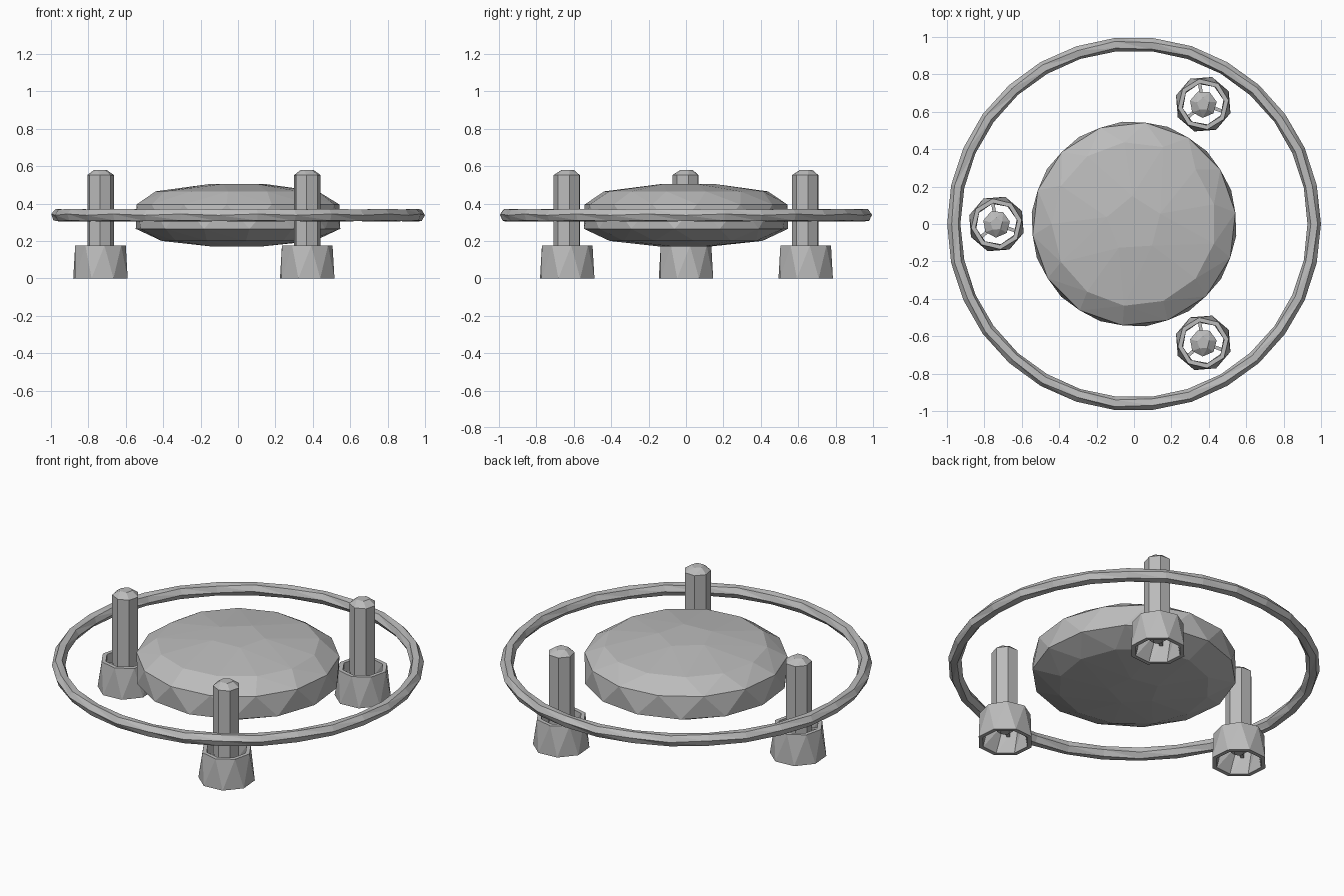
import bpy, bmesh
from math import sin, cos, pi, radians
from mathutils import Matrix, Vector

cube = bpy.data.objects.get("Cube")
if cube:
    bpy.data.objects.remove(cube)

grey = bpy.data.materials.new("hull grey")
grey.use_nodes = True
COLOUR = (0.5, 0.5, 0.5, 1)
grey.diffuse_color = COLOUR
grey.node_tree.nodes["Principled BSDF"].inputs["Base Color"].default_value = COLOUR


def finish(bm, name, location=(0, 0, 0)):
    bmesh.ops.recalc_face_normals(bm, faces=bm.faces)
    mesh = bpy.data.meshes.new(name)
    bm.to_mesh(mesh)
    bm.free()
    mesh.materials.append(grey)
    obj = bpy.data.objects.new(name, mesh)
    obj.location = location
    bpy.context.collection.objects.link(obj)
    return obj


def circle(bm, radius, z, sides, turn=0.0):
    return [bm.verts.new((radius * cos(2 * pi * (i + turn) / sides),
                          radius * sin(2 * pi * (i + turn) / sides), z))
            for i in range(sides)]


def faceted_solid(name, rings, location=(0, 0, 0)):
    """Convex gem-like solid through (radius, z, sides, turn) rings."""
    bm = bmesh.new()
    for ring in rings:
        circle(bm, *ring)
    bmesh.ops.convex_hull(bm, input=bm.verts)
    return finish(bm, name, location)


def bridge(bm, a, b):
    n = len(a)
    for i in range(n):
        j = (i + 1) % n
        bm.faces.new((a[i], a[j], b[i]))
        bm.faces.new((a[j], b[j], b[i]))


# Lens-shaped central body
faceted_solid("saucer_body", [
    (0.15, 0.505, 5, 0.3), (0.44, 0.465, 13, 0.5), (0.545, 0.395, 14, 0.25),
    (0.55, 0.265, 14, 0.75), (0.41, 0.20, 12, 0.2), (0.14, 0.17, 5, 0.6)])

# Slim outer hoop, hexagonal in section
bm = bmesh.new()
SEGMENTS, MAJOR, MINOR = 30, 0.963, 0.036
sections = []
for s in range(SEGMENTS):
    a = 2 * pi * s / SEGMENTS
    section = []
    for k in range(6):
        t = 2 * pi * k / 6 + 0.2 * (s % 2)
        r = MAJOR + MINOR * cos(t)
        section.append(bm.verts.new((r * cos(a), r * sin(a), 0.337 + MINOR * sin(t))))
    sections.append(section)
for s in range(SEGMENTS):
    bridge(bm, sections[s], sections[(s + 1) % SEGMENTS])
finish(bm, "outer_hoop")


def shroud(name, location):
    """Open flared tube with a thin wall."""
    bm = bmesh.new()
    loops = [circle(bm, 0.137, 0.175, 8, 0.2), circle(bm, 0.153, 0.0, 8, 0.6),
             circle(bm, 0.128, 0.0, 8, 0.6), circle(bm, 0.113, 0.175, 8, 0.2)]
    for i in range(4):
        bridge(bm, loops[i], loops[(i + 1) % 4])
    finish(bm, name, location)


def strut(name, location, angle):
    """Thin upright fin joining the rod to the shroud."""
    bm = bmesh.new()
    bmesh.ops.create_cube(bm, size=1)
    place = (Matrix.Rotation(radians(angle), 4, "Z")
             @ Matrix.Translation(Vector((0.092, 0, 0.12)))
             @ Matrix.Diagonal((0.075, 0.018, 0.06, 1)))
    bmesh.ops.transform(bm, matrix=place, verts=bm.verts)
    finish(bm, name, location)


# Three thrusters: rod, shroud and struts
for label, x, y in (("right", -0.735, 0), ("back_left", 0.37, 0.64),
                    ("front_left", 0.37, -0.635)):
    spot = (x, y, 0)
    faceted_solid(label + "_rod", [
        (0.035, 0.58, 5, 0.3), (0.073, 0.552, 7, 0.2),
        (0.073, 0.10, 7, 0.2), (0.03, 0.06, 5, 0)], spot)
    shroud(label + "_shroud", spot)
    for n, angle in enumerate((100, 220, 340)):
        strut(f"{label}_strut_{n + 1}", spot, angle)
